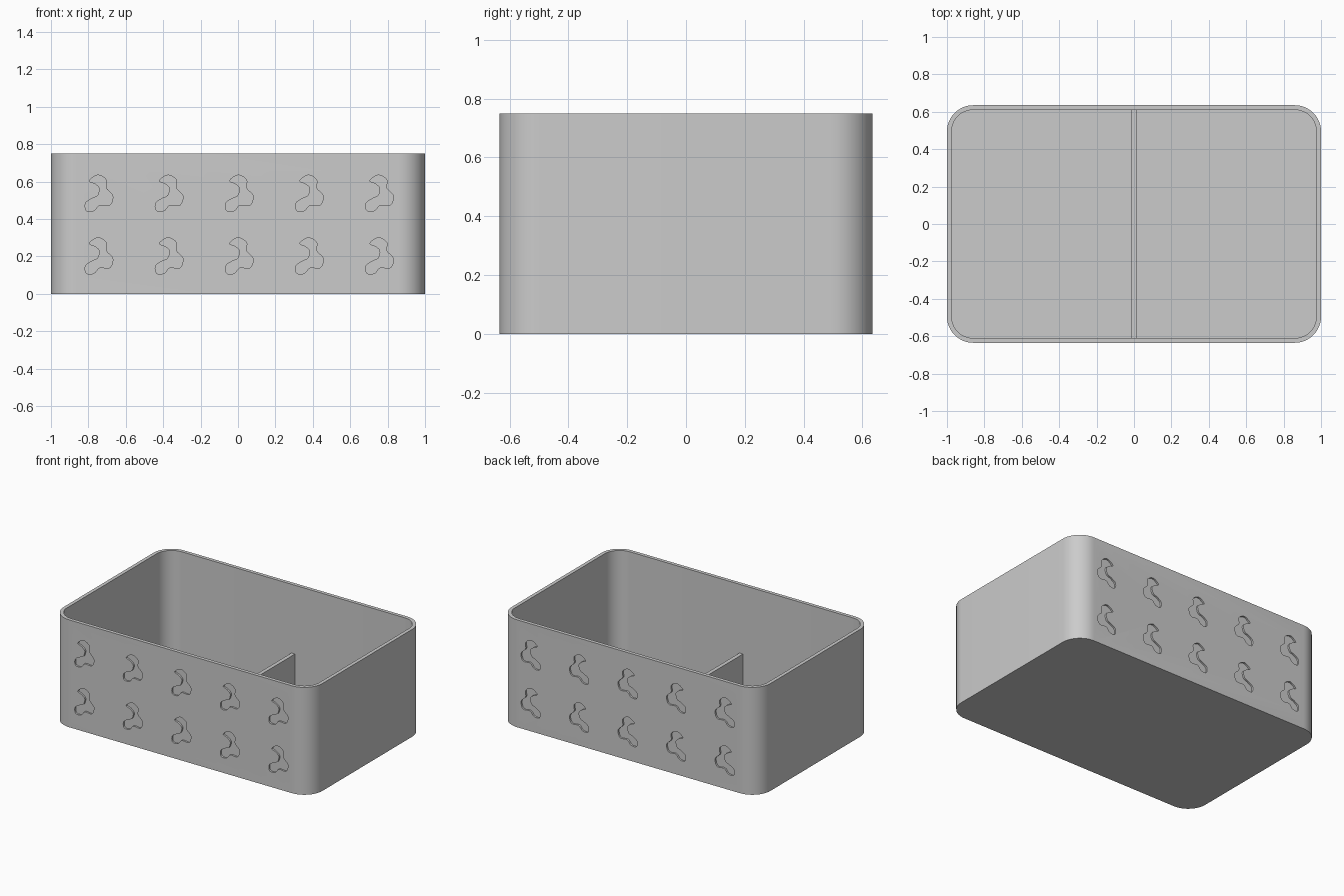
import bpy, bmesh, math
from mathutils import Vector

old = bpy.data.objects.get("Cube")
if old:
    bpy.data.objects.remove(old, do_unlink=True)

HALF_X, HALF_Y, HEIGHT = 1.0, 0.635, 0.75
WALL, RADIUS, DEPTH = 0.025, 0.14, 0.012

grey = bpy.data.materials.new("plain grey")
grey.use_nodes = True
colour = (0.6, 0.6, 0.6, 1)
grey.diffuse_color = colour
grey.node_tree.nodes["Principled BSDF"].inputs["Base Color"].default_value = colour


def make_object(name, bm):
    bmesh.ops.recalc_face_normals(bm, faces=bm.faces)
    mesh = bpy.data.meshes.new(name)
    bm.to_mesh(mesh)
    bm.free()
    obj = bpy.data.objects.new(name, mesh)
    bpy.context.collection.objects.link(obj)
    mesh.materials.append(grey)
    return obj


def rounded_loop(bm, inset, z, steps=12):
    """Ring of vertices around a rounded rectangle."""
    r = RADIUS - inset
    ring = []
    for k, (sx, sy) in enumerate(((1, 1), (-1, 1), (-1, -1), (1, -1))):
        for i in range(steps + 1):
            a = (k + i / steps) * math.pi / 2
            ring.append(bm.verts.new((sx * (HALF_X - RADIUS) + r * math.cos(a),
                                      sy * (HALF_Y - RADIUS) + r * math.sin(a), z)))
    return ring


def bridge(bm, a, b):
    for i in range(len(a)):
        j = (i + 1) % len(a)
        bm.faces.new((a[i], a[j], b[j], b[i]))


def smooth_outline(points, steps=5):
    """Closed Catmull-Rom curve through the points."""
    pts = [Vector(p) for p in points]
    out = []
    for i in range(len(pts)):
        p0, p1, p2, p3 = (pts[(i + k - 1) % len(pts)] for k in range(4))
        for s in range(steps):
            t = s / steps
            out.append(0.5 * (2 * p1 + (p2 - p0) * t
                              + (2 * p0 - 5 * p1 + 4 * p2 - p3) * t ** 2
                              + (3 * p1 - p0 - 3 * p2 + p3) * t ** 3))
    return out


# Open box with rounded corners
bm = bmesh.new()
loops = [rounded_loop(bm, 0, 0), rounded_loop(bm, 0, HEIGHT),
         rounded_loop(bm, WALL, HEIGHT), rounded_loop(bm, WALL, WALL)]
for lower, upper in zip(loops, loops[1:]):
    bridge(bm, lower, upper)
bm.faces.new(loops[0])
bm.faces.new(loops[-1])
box = make_object("box", bm)

# Curled motif, repeated on both long walls
motif = smooth_outline([
    (0.045, 0.07), (0.0, 0.1), (-0.045, 0.075), (-0.045, 0.03),
    (-0.08, -0.01), (-0.065, -0.06), (-0.01, -0.06), (0.02, -0.09),
    (0.06, -0.09), (0.065, -0.05), (0.03, -0.025), (0.0, -0.01),
    (-0.01, 0.03), (0.015, 0.055)])
bm = bmesh.new()
for side in (-1, 1):
    for column in range(-2, 3):
        for z in (0.2, 0.535):
            rings = [[bm.verts.new((column * 0.375 - p.x, side * y, z + p.y)) for p in motif]
                     for y in (HALF_Y - DEPTH, HALF_Y + 0.05)]
            bridge(bm, *rings)
            for ring in rings:
                bm.faces.new(ring)
cutter = make_object("motif_cutter", bm)
cutter.hide_render = True

# Engrave the motifs
cut = box.modifiers.new("engraving", 'BOOLEAN')
cut.operation = 'DIFFERENCE'
cut.solver = 'EXACT'
cut.object = cutter
bpy.ops.object.select_all(action='DESELECT')
bpy.context.view_layer.objects.active = box
box.select_set(True)
bpy.ops.object.modifier_apply(modifier=cut.name)
bpy.data.objects.remove(cutter, do_unlink=True)
bpy.ops.object.shade_smooth_by_angle(angle=math.radians(30))

# Low divider across the middle
bm = bmesh.new()
bmesh.ops.create_cube(bm, size=1)
low, high = WALL / 2, 0.27
for v in bm.verts:
    v.co = (v.co.x * 0.027, v.co.y * 2 * (HALF_Y - WALL + 0.005),
            low + (v.co.z + 0.5) * (high - low))
make_object("divider", bm)
